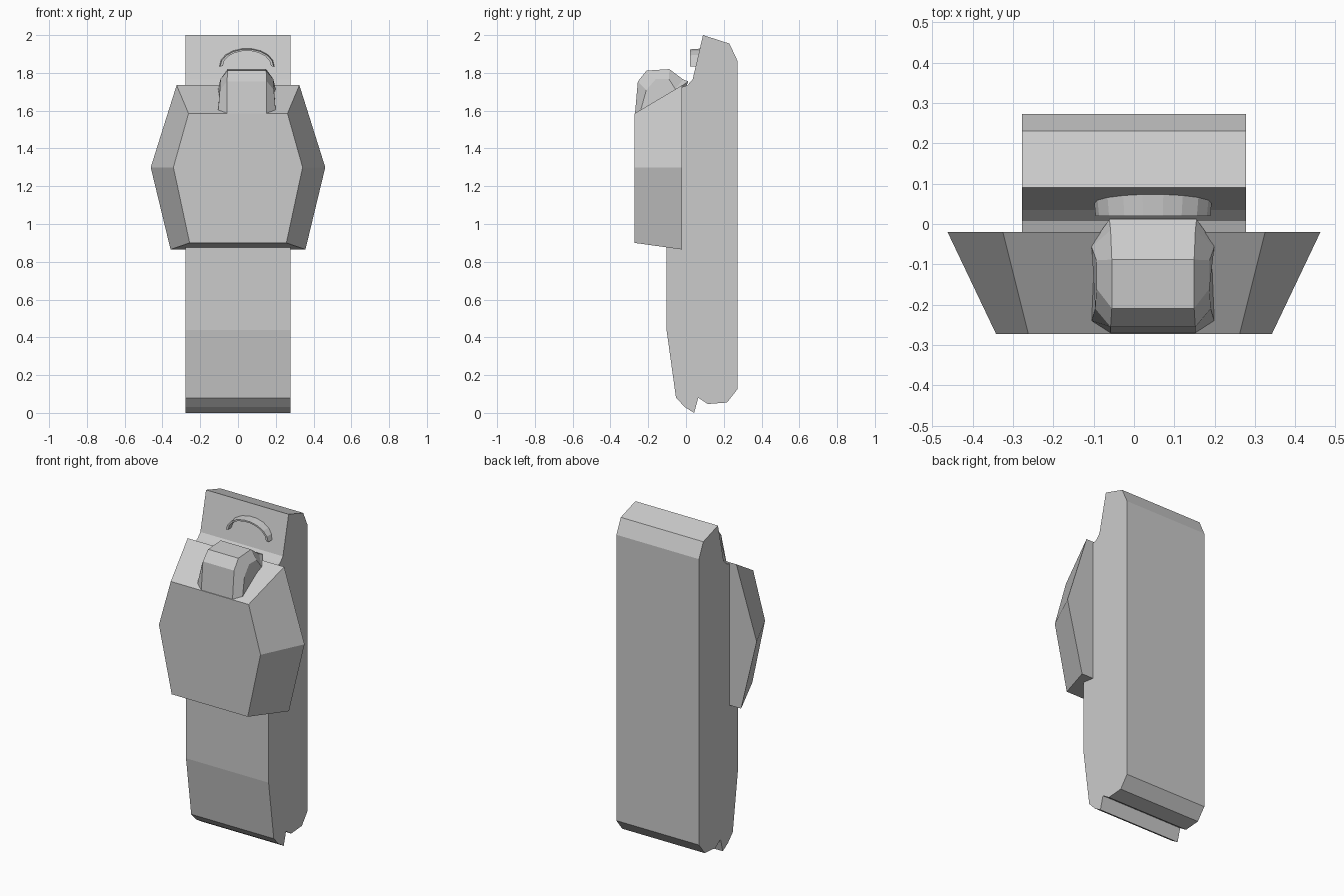
import bpy, bmesh
from math import sin, cos, pi

if "Cube" in bpy.data.objects:
    bpy.data.objects.remove(bpy.data.objects["Cube"])


def loft(name, rings, closed=False):
    """Skin matching rings of points, capping the ends unless closed into a loop."""
    bm = bmesh.new()
    vs = [[bm.verts.new(p) for p in ring] for ring in rings]
    n = len(rings[0])
    pairs = list(zip(vs, vs[1:])) + ([(vs[-1], vs[0])] if closed else [])
    for a, b in pairs:
        for i in range(n):
            j = (i + 1) % n
            bm.faces.new((a[i], a[j], b[j], b[i]))
    if not closed:
        bm.faces.new(vs[0])
        bm.faces.new(vs[-1])
    bmesh.ops.recalc_face_normals(bm, faces=bm.faces[:])
    mesh = bpy.data.meshes.new(name)
    bm.to_mesh(mesh)
    bm.free()
    obj = bpy.data.objects.new(name, mesh)
    bpy.context.collection.objects.link(obj)
    return obj


# Long back body: side profile (y, z) extruded across x
body = [(0.09, 2.0), (0.23, 1.955), (0.272, 1.865), (0.272, 0.125),
        (0.217, 0.055), (0.115, 0.047), (0.065, 0.08), (0.043, 0.0),
        (-0.005, 0.03), (-0.053, 0.08), (-0.103, 0.44), (-0.103, 1.6),
        (-0.022, 1.725), (0.008, 1.735), (0.035, 1.765)]
loft("back_body", [[(x, y, z) for y, z in body] for x in (-0.278, 0.278)])


# Six-sided front housing tapering towards the front
def hexagon(y, half):
    right = [(x, y, z) for x, z in half]
    return right + [(-x, y, z) for x, y, z in reversed(right)]


loft("front_housing", [
    hexagon(-0.02, [(0.325, 1.735), (0.462, 1.30), (0.357, 0.865)]),
    hexagon(-0.272, [(0.262, 1.585), (0.342, 1.30), (0.256, 0.90)])])

# Raised latch on the sloping top: central profile plus chamfered cheeks
CX = 0.047
core = [(0.105, -0.27, 1.585), (0.105, -0.255, 1.755), (0.102, -0.209, 1.812),
        (0.102, -0.088, 1.82), (0.105, -0.015, 1.765), (0.108, 0.012, 1.755),
        (0.108, -0.01, 1.70)]
cheek = [(0.152, -0.24, 1.602), (0.143, -0.21, 1.71), (0.140, -0.16, 1.767),
         (0.140, -0.09, 1.767), (0.152, -0.057, 1.715), (0.148, -0.045, 1.715),
         (0.148, -0.06, 1.67)]
loft("latch", [[(CX + s * x, y, z) for x, y, z in prof]
               for s, prof in ((-1, cheek), (-1, core), (1, core), (1, cheek))])

# Thin arched rim standing out from the upper wall
arch = []
for i in range(10):
    a = pi * i / 9
    xo, zo = CX + 0.148 * cos(a), 1.837 + 0.093 * sin(a)
    xi, zi = CX + 0.130 * cos(a), 1.837 + 0.080 * sin(a)
    arch.append([(xo, 0.076, zo), (xi, 0.076, zi),
                 (CX + (xi - CX) * 0.98, 0.02, zi),
                 (CX + (xo - CX) * 0.96, 0.02, zo - 0.004)])
loft("arched_rim", arch)
